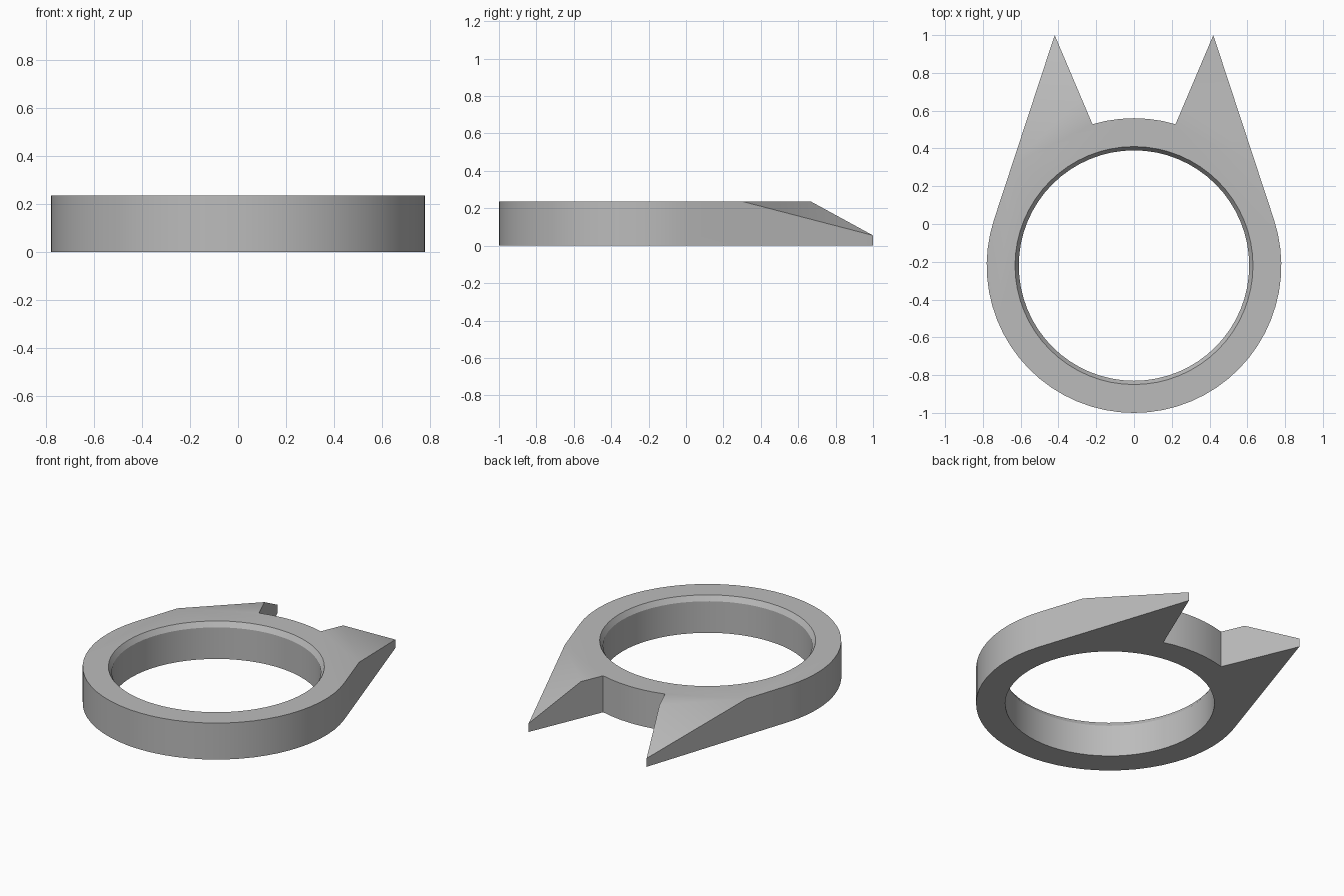
import bpy, bmesh
from math import sin, cos, acos, atan2, pi, hypot
from mathutils import Vector

if "Cube" in bpy.data.objects:
    bpy.data.objects.remove(bpy.data.objects["Cube"], do_unlink=True)

CENTRE_Y, OUTER, INNER, RIM = -0.22, 0.78, 0.61, 0.63
HEIGHT, RIM_Z, TIP_Z = 0.235, 0.203, 0.055
TIP_X, TIP_Y, NOTCH_X = 0.42, 1.0, 0.22

grey = bpy.data.materials.new("plain grey")
grey.use_nodes = True
colour = (0.5, 0.5, 0.5, 1)
grey.diffuse_color = colour
grey.node_tree.nodes["Principled BSDF"].inputs["Base Color"].default_value = colour


def arc(start, end, steps):
    angles = [start + (end - start) * i / steps for i in range(steps + 1)]
    return [(OUTER * cos(a), CENTRE_Y + OUTER * sin(a)) for a in angles]


def make_object(name, bm):
    bmesh.ops.recalc_face_normals(bm, faces=bm.faces[:])
    mesh = bpy.data.meshes.new(name)
    bm.to_mesh(mesh)
    bm.free()
    mesh.materials.append(grey)
    obj = bpy.data.objects.new(name, mesh)
    bpy.context.collection.objects.link(obj)
    return obj


# Outline: round band with two pointed ears, tangent to the band outside
rise = TIP_Y - CENTRE_Y
tangent = atan2(rise, TIP_X) - acos(OUTER / hypot(TIP_X, rise))
notch = acos(NOTCH_X / OUTER)
outline = arc(notch, pi - notch, 6) + [(-TIP_X, TIP_Y)]
outline += arc(pi - tangent, 2 * pi + tangent, 38) + [(TIP_X, TIP_Y)]

bm = bmesh.new()
base = bm.faces.new([bm.verts.new((x, y, 0)) for x, y in outline])
solid = bmesh.ops.extrude_face_region(bm, geom=[base])
top = [v for v in solid["geom"] if isinstance(v, bmesh.types.BMVert)]
bmesh.ops.translate(bm, verts=top, vec=(0, 0, HEIGHT))
bmesh.ops.recalc_face_normals(bm, faces=bm.faces[:])

# Slope the top of each ear down to its tip
for side in (-1, 1):
    tip = Vector((side * TIP_X, TIP_Y, TIP_Z))
    outside = Vector((side * 0.645, 0.31, HEIGHT))
    inside = Vector((side * 0.28, 0.67, HEIGHT))
    normal = (outside - tip).cross(inside - tip).normalized()
    if normal.z < 0:
        normal.negate()
    cut = bmesh.ops.bisect_plane(
        bm, geom=bm.verts[:] + bm.edges[:] + bm.faces[:], dist=0.0001,
        plane_co=tip, plane_no=normal, clear_outer=True)
    bmesh.ops.holes_fill(bm, edges=[e for e in bm.edges if e.is_boundary], sides=0)
ring = make_object("eared_ring", bm)

# Finger hole with a chamfered upper rim
bm = bmesh.new()
loops = []
for radius, z in ((INNER, -0.1), (INNER, RIM_Z), (RIM, HEIGHT), (RIM, HEIGHT + 0.1)):
    loops.append([bm.verts.new((radius * cos(2 * pi * i / 64),
                                CENTRE_Y + radius * sin(2 * pi * i / 64), z))
                  for i in range(64)])
for low, high in zip(loops, loops[1:]):
    for i in range(64):
        j = (i + 1) % 64
        bm.faces.new((low[i], low[j], high[j], high[i]))
bm.faces.new(loops[0])
bm.faces.new(loops[-1])
cutter = make_object("hole_cutter", bm)
cutter.hide_render = True

hole = ring.modifiers.new("hole", "BOOLEAN")
hole.operation = "DIFFERENCE"
hole.solver = "EXACT"
hole.object = cutter
bpy.context.view_layer.objects.active = ring
ring.select_set(True)
cutter.select_set(False)
bpy.ops.object.modifier_apply(modifier=hole.name)
bpy.data.objects.remove(cutter, do_unlink=True)
bpy.ops.object.shade_smooth_by_angle(angle=pi / 6)
